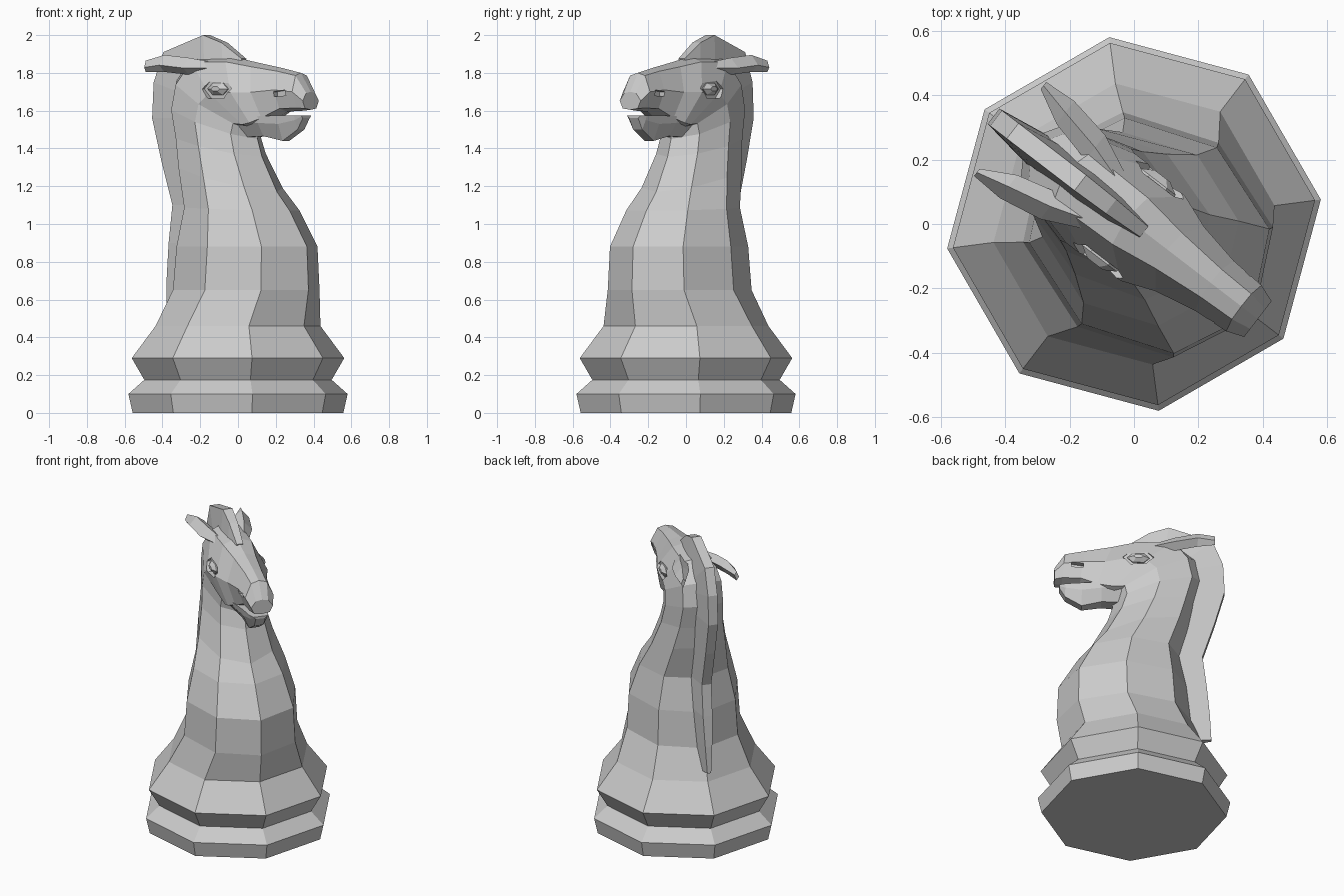
import bpy, bmesh
from math import radians, cos, sin, pi
from mathutils import Matrix

if "Cube" in bpy.data.objects:
    bpy.data.objects.remove(bpy.data.objects["Cube"])

# Everything is laid out with the head facing +x, then turned to its final heading
TURN = Matrix.Rotation(radians(-37.5), 4, 'Z')


def loft(name, rings, helper=False):
    """Skin a list of equal-length rings and cap both ends."""
    bm = bmesh.new()
    loops = [[bm.verts.new(p) for p in ring] for ring in rings]
    n = len(loops[0])
    for a, b in zip(loops, loops[1:]):
        for i in range(n):
            j = (i + 1) % n
            bm.faces.new((a[i], a[j], b[j], b[i]))
    bm.faces.new(loops[0][::-1])
    bm.faces.new(loops[-1])
    bmesh.ops.recalc_face_normals(bm, faces=bm.faces)
    bm.transform(TURN)
    me = bpy.data.meshes.new(name)
    bm.to_mesh(me)
    bm.free()
    ob = bpy.data.objects.new(name, me)
    bpy.context.collection.objects.link(ob)
    if helper:
        ob.hide_render = True
        ob.display_type = 'WIRE'
    return ob


def octagon(fu, fz, bu, bz, w, t=0.146, top=0.707):
    """Eight-sided section from a front point to a back point, half width w."""
    half = [(t, .707), (.5, 1), (1 - t, top)]
    spec = [(0, 0)] + half + [(1, 0)] + [(a, -b) for a, b in half[::-1]]
    return [(fu + (bu - fu) * a, b * w, fz + (bz - fz) * a) for a, b in spec]


def hexagon(u, v, z, ru, rz):
    return [(u + ru * cos(k * pi / 3), v, z + rz * sin(k * pi / 3)) for k in range(6)]


# Base, neck and head as one faceted loft
base = [(.562, 0), (.585, .1), (.50, .175), (.567, .29), (.44, .46)]
rings = [octagon(r, z, -r, z, r) for r, z in base]
neck = [(.47, .65, -.36, .65, .36), (.46, .88, -.34, .88, .345),
        (.345, 1.07, -.295, 1.09, .29), (.26, 1.17, -.36, 1.32, .235),
        (.16, 1.355, -.39, 1.47, .195), (.13, 1.45, -.43, 1.63, .18),
        (.14, 1.49, -.40, 1.78, .175)]
rings += [octagon(*p) for p in neck]
head = [(.15, 1.5, -.27, 1.885, .175), (.18, 1.51, -.03, 1.885, .165),
        (.23, 1.54, .13, 1.855, .125), (.33, 1.595, .30, 1.825, .098),
        (.44, 1.60, .42, 1.80, .09), (.485, 1.605, .485, 1.70, .07)]
rings += [octagon(*p, t=.07, top=.55) for p in head]
body = loft("body_and_head", rings)

# Lower jaw, leaving a mouth slit under the upper lip
jaw = [(.08, 1.57, 1.46, .12, .05), (.20, 1.57, 1.465, .10, .04),
       (.32, 1.575, 1.44, .075, .03), (.42, 1.575, 1.50, .06, .03),
       (.455, 1.575, 1.56, .045, .03)]
loft("lower_jaw", [[(u, -w, top), (u, w, top), (u, w * .9, (top * 2 + low) / 3),
                    (u, b, low), (u, -b, low), (u, -w * .9, (top * 2 + low) / 3)]
                   for u, top, low, w, b in jaw])

# Mane: outer and inner edge points, with half widths
mane = [(-.47, .53, -.40, .52, .012), (-.46, .70, -.32, .70, .022),
        (-.44, .90, -.28, .90, .03), (-.415, 1.10, -.24, 1.10, .03),
        (-.49, 1.34, -.32, 1.38, .03), (-.55, 1.56, -.37, 1.56, .03),
        (-.54, 1.75, -.36, 1.70, .03), (-.475, 1.91, -.31, 1.76, .03),
        (-.21, 2.0, -.18, 1.80, .03), (-.09, 1.96, -.06, 1.80, .027),
        (.04, 1.875, .02, 1.80, .02)]
loft("mane", [[(ou, -w, oz), (ou, w, oz), (iu, 1.9 * w, iz), (iu, -1.9 * w, iz)]
              for ou, oz, iu, iz, w in mane])

cutters = []
for s, side in ((1, "left"), (-1, "right")):
    # Ear: a folded leaf swept backwards
    ear = [(-.10, .07, 1.83, .03, .025), (-.24, .115, 1.835, .05, .045),
           (-.38, .145, 1.85, .045, .045), (-.485, .17, 1.835, .014, .03)]
    loft(side + "_ear", [[(u, s * (v - w), z + .3 * h), (u, s * v, z + h),
                          (u, s * (v + w), z - .2 * h), (u, s * v, z - h)]
                         for u, v, z, w, h in ear])
    # Eye in a hexagonal socket
    loft(side + "_eye", [hexagon(-.02, s * .11, 1.715, .068, .036),
                         hexagon(-.02, s * .15, 1.715, .068, .036),
                         hexagon(-.02, s * .172, 1.715, .03, .014)])
    cutters.append(loft(side + "_socket_cutter",
                        [hexagon(-.02, s * v, 1.715, .095, .058) for v in (.143, .25)], True))
    # Nostril slot
    cutters.append(loft(side + "_nostril_cutter",
                        [[(.31, s * v, 1.675), (.385, s * v, 1.68),
                          (.385, s * v, 1.71), (.31, s * v, 1.70)] for v in (.06, .2)], True))

# Carve sockets and nostrils
for c in cutters:
    m = body.modifiers.new(c.name, 'BOOLEAN')
    m.operation = 'DIFFERENCE'
    m.object = c
